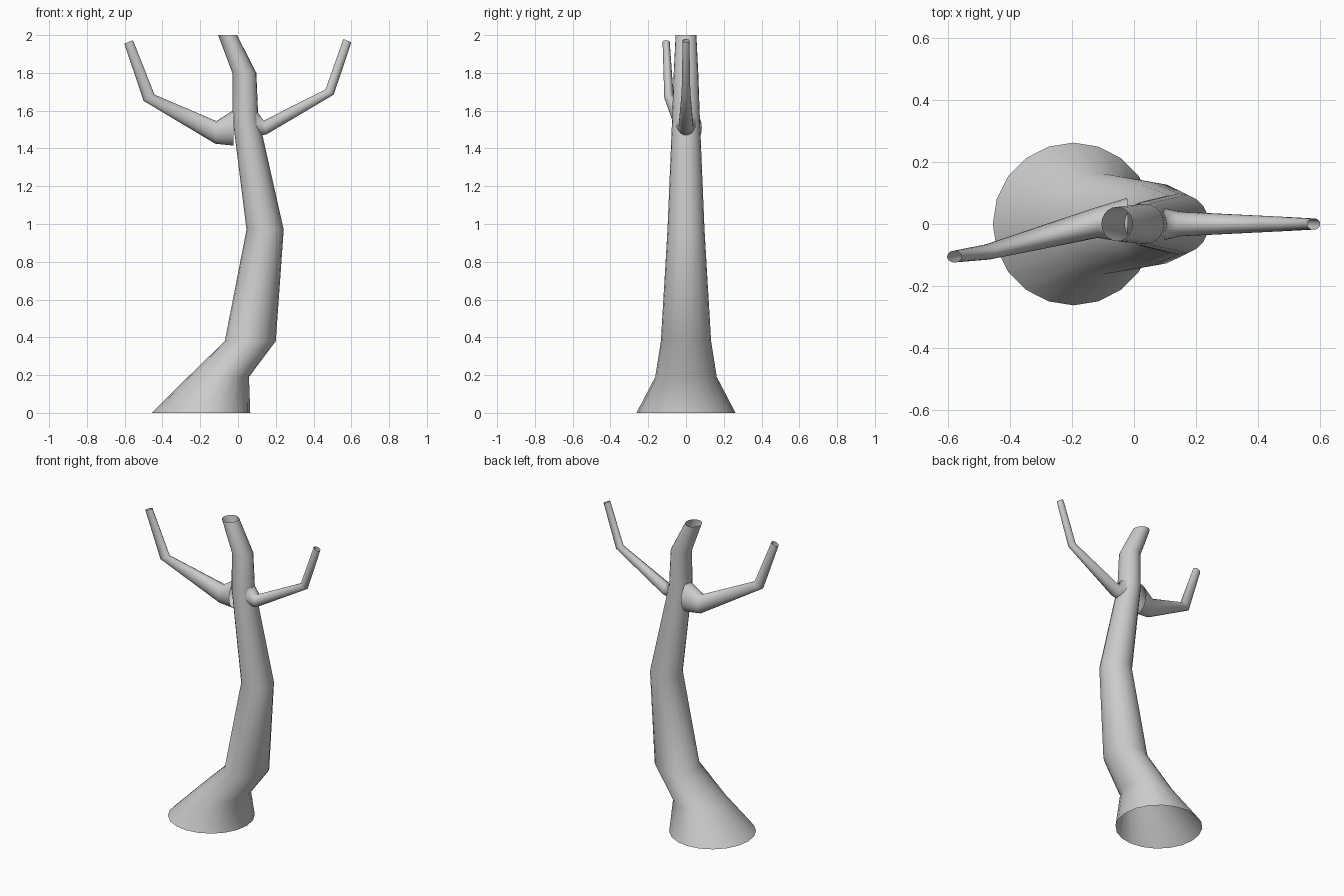
import bpy, bmesh
from math import cos, sin, tau
from mathutils import Vector

SIDES = 20


def tube(name, rings):
    """Open tube through rings: (x1, z1, x2, z2, centre y, half width in y)."""
    bm = bmesh.new()
    loops = []
    for x1, z1, x2, z2, y, ry in rings:
        c = Vector(((x1 + x2) / 2, y, (z1 + z2) / 2))
        a = Vector(((x2 - x1) / 2, 0, (z2 - z1) / 2))
        b = Vector((0, ry, 0))
        loops.append([bm.verts.new(c + a * cos(tau * k / SIDES) + b * sin(tau * k / SIDES))
                      for k in range(SIDES)])
    for lo, hi in zip(loops, loops[1:]):
        for k in range(SIDES):
            n = (k + 1) % SIDES
            bm.faces.new((lo[k], lo[n], hi[n], hi[k])).smooth = True
    mesh = bpy.data.meshes.new(name)
    bm.to_mesh(mesh)
    bm.free()
    ob = bpy.data.objects.new(name, mesh)
    bpy.context.collection.objects.link(ob)
    return ob


# Trunk, left to right edge of each ring
tube("trunk", [
    (-0.455, 0, 0.065, 0, 0, 0.262),
    (-0.265, 0.19, 0.058, 0.19, 0, 0.163),
    (-0.07, 0.38, 0.20, 0.38, 0, 0.133),
    (0.045, 0.97, 0.242, 0.97, 0, 0.098),
    (-0.03, 1.57, 0.107, 1.57, 0, 0.073),
    (-0.03, 1.80, 0.097, 1.80, 0, 0.065),
    (-0.105, 2.0, -0.005, 2.0, 0, 0.055),
])

# Right branch, upper to lower edge of each ring
tube("right_branch", [
    (0.095, 1.605, 0.10, 1.465, 0, 0.052),
    (0.135, 1.547, 0.152, 1.475, 0, 0.040),
    (0.463, 1.712, 0.507, 1.685, 0, 0.023),
    (0.558, 1.98, 0.60, 1.962, 0, 0.018),
])

# Left branch, lower to upper edge of each ring
tube("left_branch", [
    (-0.025, 1.415, -0.02, 1.605, 0.012, 0.072),
    (-0.12, 1.425, -0.115, 1.545, 0.005, 0.050),
    (-0.50, 1.652, -0.442, 1.685, -0.09, 0.025),
    (-0.602, 1.955, -0.556, 1.973, -0.105, 0.019),
])
